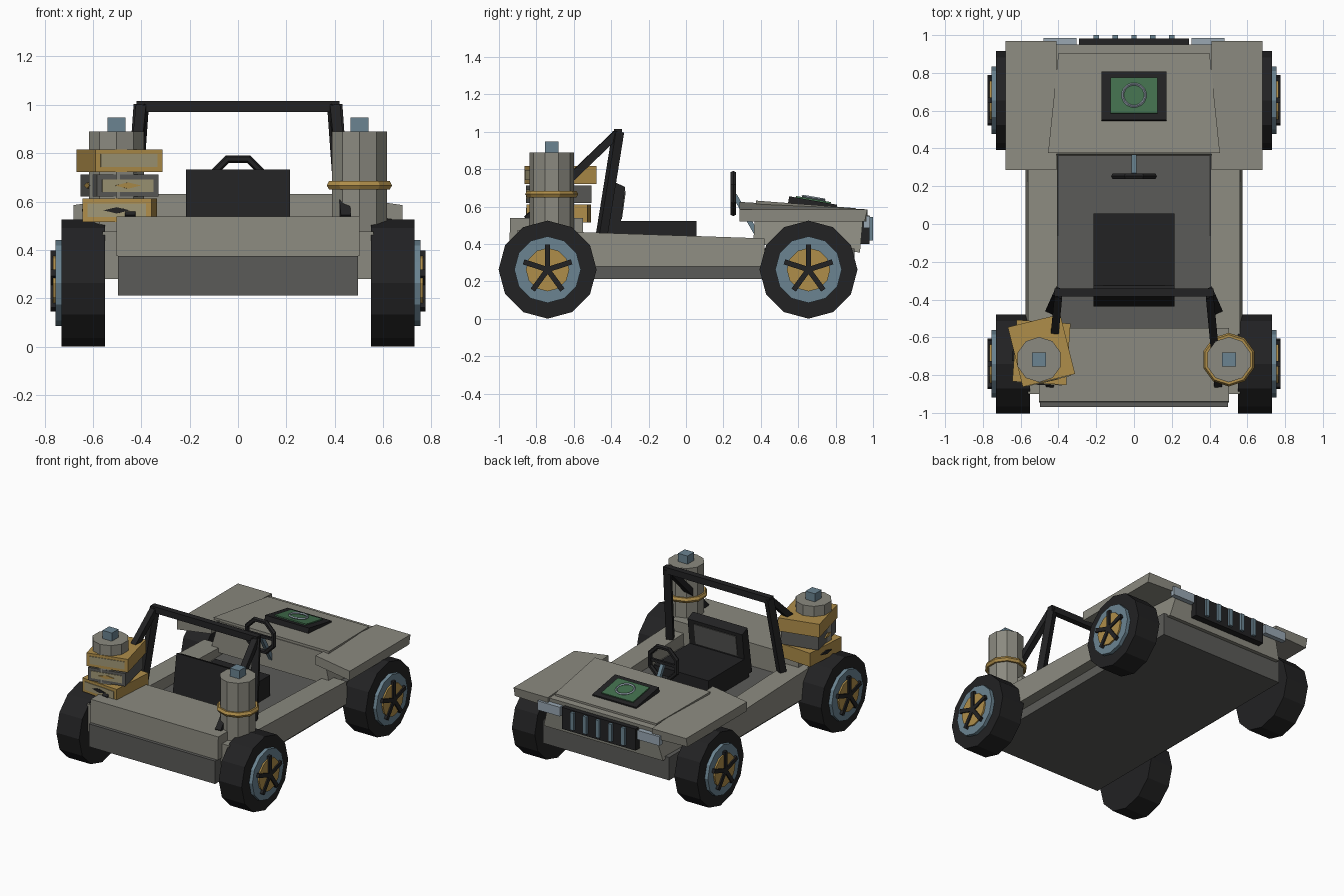
import bpy, bmesh, math
from mathutils import Vector, Matrix

if "Cube" in bpy.data.objects:
    bpy.data.objects.remove(bpy.data.objects["Cube"])

def mat(name, r, g, b):
    m = bpy.data.materials.new(name)
    m.diffuse_color = (r, g, b, 1)
    m.use_nodes = True
    m.node_tree.nodes["Principled BSDF"].inputs["Base Color"].default_value = m.diffuse_color
    return m

BODY = mat("body_grey", .26, .255, .215)
DARK = mat("dark_grey", .105, .105, .098)
BLACK = mat("black", .016, .016, .017)
GOLD = mat("gold", .43, .27, .068)
BLUE = mat("steel_blue", .145, .23, .285)
GREEN = mat("screen_green", .055, .16, .075)
LAMP = mat("lamp_glass", .32, .39, .45)
BEIGE = mat("beige_panel", .35, .31, .18)

def finish(name, bm, m):
    bmesh.ops.recalc_face_normals(bm, faces=bm.faces[:])
    me = bpy.data.meshes.new(name)
    bm.to_mesh(me)
    bm.free()
    me.materials.append(m)
    ob = bpy.data.objects.new(name, me)
    bpy.context.collection.objects.link(ob)
    return ob

def box(name, m, x0, x1, y0, y1, z0, z1, mtx=None):
    bm = bmesh.new()
    bmesh.ops.create_cube(bm, size=1)
    for v in bm.verts:
        v.co = Vector(((x0 + x1) / 2 + v.co.x * (x1 - x0), (y0 + y1) / 2 + v.co.y * (y1 - y0),
                       (z0 + z1) / 2 + v.co.z * (z1 - z0)))
    if mtx:
        bm.transform(mtx)
    return finish(name, bm, m)

def loft(name, m, a, b):
    """Solid between two matching outlines."""
    bm = bmesh.new()
    va, vb = [bm.verts.new(p) for p in a], [bm.verts.new(p) for p in b]
    bm.faces.new(va)
    bm.faces.new(vb[::-1])
    for i in range(len(a)):
        j = (i + 1) % len(a)
        bm.faces.new((va[i], va[j], vb[j], vb[i]))
    return finish(name, bm, m)

def cyl(name, m, n, r, p0, p1, spin=0.0):
    p0, p1 = Vector(p0), Vector(p1)
    bm = bmesh.new()
    bmesh.ops.create_cone(bm, cap_ends=True, segments=n, radius1=r, radius2=r, depth=(p1 - p0).length)
    q = (p1 - p0).to_track_quat('Z', 'Y').to_matrix().to_4x4()
    bm.transform(Matrix.Translation((p0 + p1) / 2) @ q @ Matrix.Rotation(spin, 4, 'Z'))
    return finish(name, bm, m)

def ring(name, m, n, k, R, r, mtx):
    """Faceted torus lying in its local XY plane."""
    bm = bmesh.new()
    g = []
    for i in range(n):
        a = 2 * math.pi * (i + .5) / n
        g.append([bm.verts.new(((R + r * math.cos(b)) * math.cos(a), (R + r * math.cos(b)) * math.sin(a),
                                r * math.sin(b))) for b in [2 * math.pi * j / k for j in range(k)]])
    for i in range(n):
        for j in range(k):
            bm.faces.new((g[i][j], g[(i + 1) % n][j], g[(i + 1) % n][(j + 1) % k], g[i][(j + 1) % k]))
    bm.transform(mtx)
    return finish(name, bm, m)

def bar(name, m, p0, p1, w):
    return cyl(name, m, 4, w * .7071, p0, p1, math.pi / 4)

T = Matrix.Translation

# Chassis, rear deck and side sills
box("chassis_floor", DARK, -.497, .497, -.968, .9, .212, .375)
loft("rear_deck", BODY,
     [(-.503, y, z) for y, z in ((-.945, .375), (-.94, .538), (-.55, .538), (-.55, .375))],
     [(.503, y, z) for y, z in ((-.945, .375), (-.94, .538), (-.55, .538), (-.55, .375))])
for s, side in ((-1, "left"), (1, "right")):
    sill = ((.40, .28), (.575, .28), (.56, .475), (.405, .475))
    loft(side + "_sill", BODY, [(s * x, -.9, z) for x, z in sill],
         [(s * x, .42, z if z < .3 else .43) for x, z in sill])

    # Front fender, tilted down to the outside and to the nose
    loft(side + "_fender", BODY,
         [(s * .41, .285, .56), (s * .68, .285, .52), (s * .68, .285, .585), (s * .41, .285, .625)],
         [(s * .41, .97, .52), (s * .68, .955, .52), (s * .68, .97, .585), (s * .41, .97, .585)])
    x0, x1 = sorted((s * .305, s * .48))
    box(side + "_headlight", LAMP, x0, x1, .95, .985, .485, .55)

    # Roll bar legs and rear braces
    bar(side + "_roll_post", BLACK, (s * .40, -.362, 1.0), (s * .44, -.452, .44), .048)
    bar(side + "_roll_brace", BLACK, (s * .40, -.375, .985), (s * .445, -.85, .53), .042)

# Nose and hood
nose = ((.36, .40), (.93, .355), (.95, .575), (.37, .615))
loft("nose", BODY, [(-(.41 if z > .5 else .47), y, z) for y, z in nose],
     [((.41 if z > .5 else .47), y, z) for y, z in nose])
loft("hood", BODY,
     [(-.455, .375, .632), (.455, .375, .632), (.40, .905, .592), (-.40, .905, .592)],
     [(-.44, .375, .56), (.44, .375, .56), (.40, .905, .55), (-.40, .905, .55)])

# Grille with upright bars
box("grille", BLACK, -.29, .29, .93, .982, .40, .553)
for i in range(-2, 3):
    box("grille_bar", BLUE, i * .1 - .014, i * .1 + .014, .97, 1.0, .42, .545)

# Hood display, tilted forward
tilt = T((0, .675, .605)) @ Matrix.Rotation(math.radians(-10), 4, 'X')
box("display_case", BLACK, -.173, .173, -.13, .13, -.025, .028, tilt)
box("display_screen", GREEN, -.125, .125, -.095, .095, .02, .036, tilt)
ring("display_ring", LAMP, 16, 4, .06, .007, tilt @ T((0, 0, .042)))

# Steering wheel and column
ring("steering_wheel", BLACK, 8, 6, .114, .017, T((0, .253, .67)) @ Matrix.Rotation(math.pi / 2, 4, 'X'))
bar("steering_column", BLUE, (0, .26, .66), (0, .38, .45), .026)
box("steering_spoke", BLACK, -.112, .112, .245, .261, .66, .68)

# Seat
box("seat_cushion", BLACK, -.215, .215, -.40, .055, .37, .522)
back = ((-.437, .40), (-.362, .40), (-.325, .705), (-.385, .732))
loft("seat_back", BLACK, [(-.215, y, z) for y, z in back], [(.215, y, z) for y, z in back])
pad = ((-.355, .535), (-.342, .535), (-.322, .68), (-.34, .68))
loft("seat_back_pad", DARK, [(-.165, y, z) for y, z in pad], [(.165, y, z) for y, z in pad])

# Roll bar top
box("roll_bar_top", BLACK, -.42, .42, -.385, -.342, .97, 1.015)

# Wheels
for s in (-1, 1):
    for y in (-.74, .655):
        z = .263
        disc = lambda name, m, n, r, a, b: cyl(name, m, n, r, (s * a, y, z), (s * b, y, z))
        disc("tyre", BLACK, 12, .262, .55, .73)
        disc("wheel_rim", BLUE, 12, .178, .70, .755)
        disc("wheel_hub", GOLD, 12, .116, .74, .766)
        for k in range(5):
            a = 2 * math.pi * k / 5
            mtx = T((s * .763, y, z)) @ Matrix.Rotation(a, 4, 'X')
            box("wheel_spoke", BLACK, -.012, .012, -.014, .014, 0, .135, mtx)

# Rear canisters with caps
for s, side in ((-1, "left"), (1, "right")):
    cx, cy = s * .502, -.718
    cyl(side + "_canister", BODY, 10, .12, (cx, cy, .475), (cx, cy, .89))
    box(side + "_canister_cap", BLUE, cx - .037, cx + .037, cy - .037, cy + .037, .88, .948)
ring("canister_band", GOLD, 10, 6, .122, .02, T((.502, -.718, .667)))

# Stack of three twisted boxes, each with a front panel and diamond clasps
for name, z0, z1, deg, cx, cy, frame, clasp in (
        ("lower_crate", .515, .612, -4, -.49, -.68, GOLD, BLACK),
        ("middle_crate", .62, .712, 13, -.49, -.68, DARK, GOLD),
        ("upper_crate", .722, .816, 14, -.49, -.67, GOLD, None)):
    mtx = T((cx, cy, (z0 + z1) / 2)) @ Matrix.Rotation(math.radians(deg), 4, 'Z')
    h, w, d = (z1 - z0) / 2, .143, .163
    if name == "middle_crate":
        w, d = .13, .15
    box(name, frame, -w, w, -d, d, -h, h, mtx)
    box(name + "_panel", BEIGE, -w + .022, w - .022, -d - .004, -d + .004, -h + .02, h - .02, mtx)
    if clasp:
        for rot, off, half in ((0, d, .055), (-math.pi / 2, w, .055)):
            dia = ((-half, 0), (0, -.013), (half, 0), (0, .013))
            q = mtx @ Matrix.Rotation(rot, 4, 'Z')
            loft(name + "_clasp", clasp, [q @ Vector((x, -off + .002, z)) for x, z in dia],
                 [q @ Vector((x, -off - .009, z)) for x, z in dia])
